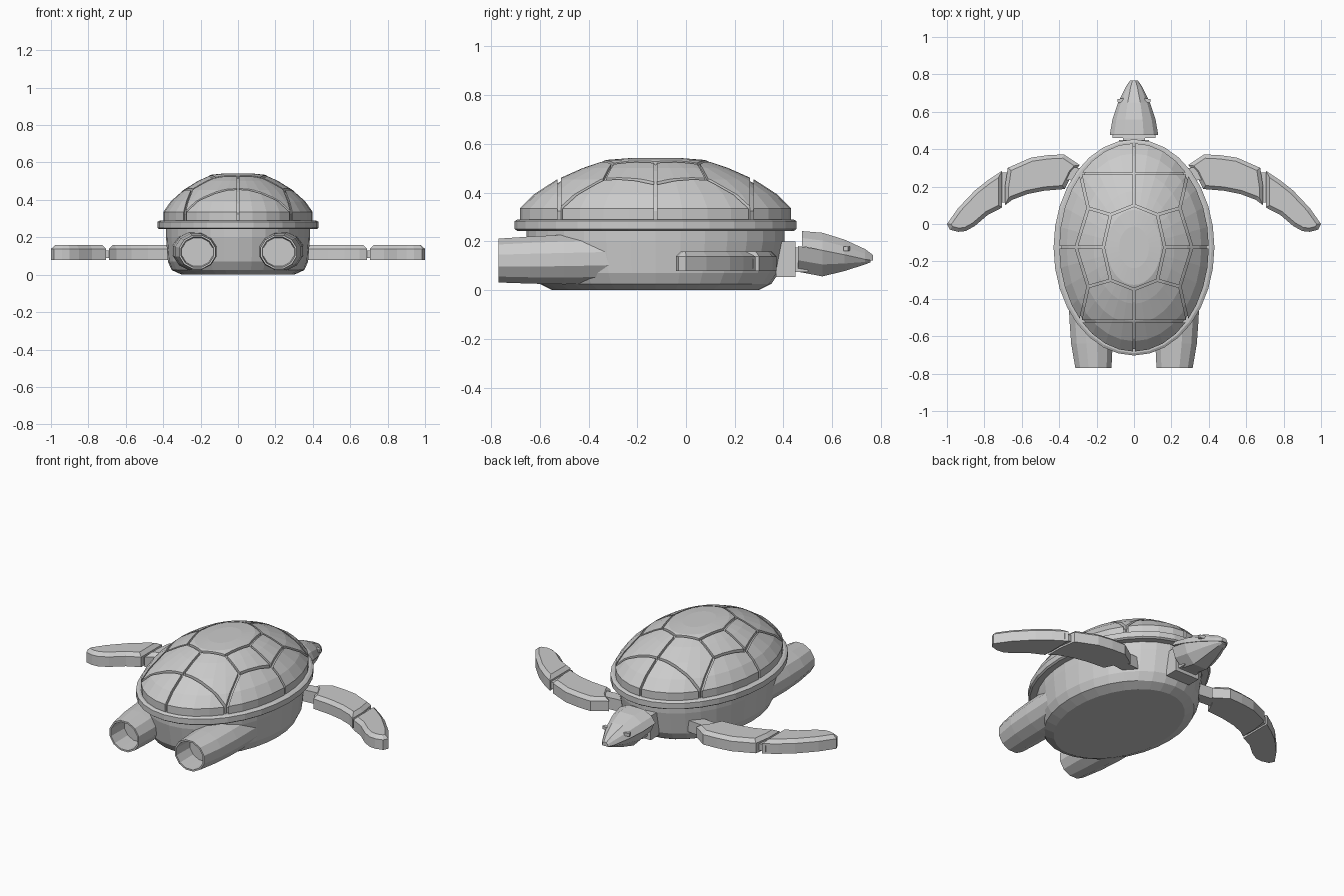
import bpy, bmesh
from math import sin, cos, pi, atan2
from mathutils import Vector, Matrix

if "Cube" in bpy.data.objects:
    bpy.data.objects.remove(bpy.data.objects["Cube"])

CY = -0.125  # centre of the shell along y


def finish(name, bm, mirror=False):
    bmesh.ops.recalc_face_normals(bm, faces=bm.faces)
    me = bpy.data.meshes.new(name)
    bm.to_mesh(me)
    bm.free()
    ob = bpy.data.objects.new(name, me)
    bpy.context.collection.objects.link(ob)
    if mirror:
        m = ob.modifiers.new("Mirror", 'MIRROR')
        m.use_mirror_merge = False
    return ob


def loft(name, rings, mirror=False):
    bm = bmesh.new()
    vs = [[bm.verts.new(p) for p in r] for r in rings]
    n = len(vs[0])
    for a, b in zip(vs, vs[1:]):
        for i in range(n):
            j = (i + 1) % n
            bm.faces.new((a[i], a[j], b[j], b[i]))
    bm.faces.new(vs[0])
    bm.faces.new(vs[-1])
    return finish(name, bm, mirror)


def oval(rx, ry, z, n=32):
    return [(rx * cos(2 * pi * i / n), CY + ry * sin(2 * pi * i / n), z) for i in range(n)]


def add_box(bm, centre, size, angle=0):
    mat = Matrix.Translation(centre) @ Matrix.Rotation(angle, 4, 'Z') @ Matrix.Diagonal((*size, 1))
    bmesh.ops.create_cube(bm, size=1, matrix=mat)


def box(name, centre, size, angle=0, mirror=False):
    bm = bmesh.new()
    add_box(bm, centre, size, angle)
    return finish(name, bm, mirror)


def plate(name, outline, z0, z1, bevel):
    """Flat paddle with a chamfered upper edge, mirrored to both sides."""
    bm = bmesh.new()
    f = bm.faces.new([bm.verts.new((x, y, z0)) for x, y in outline])
    ext = bmesh.ops.extrude_face_region(bm, geom=[f])["geom"]
    top = [g for g in ext if isinstance(g, bmesh.types.BMFace)][0]
    for v in top.verts:
        v.co.z = z1 - bevel
    bm.normal_update()
    bmesh.ops.inset_region(bm, faces=[top], thickness=bevel, use_even_offset=True)
    for v in top.verts:
        v.co.z = z1
    return finish(name, bm, True)


# Hull and the rim the shell sits on
loft("hull", [oval(.30, .425, 0), oval(.355, .475, .025), oval(.375, .505, .07),
              oval(.385, .53, .2), oval(.385, .53, .26)])
loft("shell_rim", [oval(.42, .568, .243), oval(.43, .578, .25),
                   oval(.43, .578, .283), oval(.415, .565, .29)])

# Domed shell: inner dome shows through the grooves cut in the outer dome
profile = [(1, .288), (1, .335), (.9, .392), (.73, .453), (.54, .5), (.36, .534), (.2, .541)]
shell = loft("shell", [oval(.4 * s, .557 * s, z) for s, z in profile])
loft("shell_groove_floor", [oval(.388 * s, .543 * s, z - .011) for s, z in profile])

# Groove lines for one quarter, measured from the shell centre
quarter = [((0, .395), (.33, .395)), ((0, .225), (0, .58)), ((0, .225), (.125, .175)),
           ((.125, .175), (.165, 0)), ((.165, 0), (.43, 0)), ((.125, .175), (.245, .21)),
           ((.245, .21), (.31, 0)), ((.245, .21), (.287, .395))]
bm = bmesh.new()
done = set()
for sx in (1, -1):
    for sy in (1, -1):
        for (ax, ay), (bx, by) in quarter:
            a = Vector((ax * sx, ay * sy, 0))
            b = Vector((bx * sx, by * sy, 0))
            key = (round(a.x + b.x, 3), round(a.y + b.y, 3))
            if key in done:
                continue
            done.add(key)
            d = b - a
            mid = (a + b) / 2 + Vector((0, CY, .42))
            add_box(bm, mid, (d.length + .006, .013, .36), atan2(d.y, d.x))
cutter = finish("groove_cutter", bm)
cutter.hide_render = True
cut = shell.modifiers.new("Grooves", 'BOOLEAN')
cut.operation, cut.solver, cut.use_self, cut.object = 'DIFFERENCE', 'EXACT', True, cutter
bpy.context.view_layer.objects.active = shell
bpy.ops.object.modifier_apply(modifier="Grooves")
bpy.data.objects.remove(cutter)


# Rear outlet ducts, open at the end
def duct_ring(cx, y, cz, rx, rz, n=12):
    return [(cx + rx * cos(2 * pi * (i + .5) / n), y, cz + rz * sin(2 * pi * (i + .5) / n))
            for i in range(n)]


loft("outlet_duct", [duct_ring(.235, -.28, .13, .12, .105), duct_ring(.23, -.5, .125, .12, .105),
                     duct_ring(.225, -.64, .123, .115, .1), duct_ring(.217, -.77, .121, .1, .093),
                     duct_ring(.217, -.77, .121, .09, .083), duct_ring(.217, -.65, .121, .085, .078)],
     mirror=True)

# Neck and collar
box("collar", (0, .41, .127), (.16, .08, .145))
box("neck", (0, .465, .125), (.12, .07, .1))


# Head: upper skull and lower jaw meeting at the mouth line
def head_ring(y, w, z_edge, z_out, rise=.55):
    zm = z_edge + (z_out - z_edge) * rise
    return [(-w, y, z_edge), (-w * .82, y, zm), (-w * .4, y, z_out),
            (w * .4, y, z_out), (w * .82, y, zm), (w, y, z_edge)]


loft("skull", [head_ring(.475, .13, .18, .242), head_ring(.56, .115, .163, .235),
               head_ring(.65, .085, .145, .207), head_ring(.735, .043, .126, .168),
               head_ring(.768, .02, .12, .143)])
loft("jaw", [head_ring(.46, .115, .18, .075), head_ring(.56, .112, .165, .056),
             head_ring(.65, .082, .147, .078), head_ring(.735, .04, .128, .105),
             head_ring(.757, .018, .122, .114)])
box("eye", (.071, .66, .17), (.02, .034, .018), 2.0 - pi / 2 + .9, mirror=True)

# Front flippers in two hinged pieces, with shoulder joints
plate("inner_flipper", [(.33, .27), (.29, .315), (.375, .372), (.46, .368), (.55, .355), (.675, .30),
                        (.69, .20), (.69, .10), (.65, .13), (.57, .16), (.48, .178), (.37, .187)],
      .078, .158, .02)
plate("outer_flipper", [(.705, .285), (.78, .235), (.85, .18), (.94, .085), (1, 0), (.985, -.03),
                        (.94, -.042), (.90, -.038), (.85, -.01), (.78, .05), (.705, .088)],
      .078, .158, .02)
box("flipper_hinge", (.697, .195, .108), (.05, .16, .04), mirror=True)
box("shoulder", (.30, .265, .117), (.16, .07, .07), .1, mirror=True)
